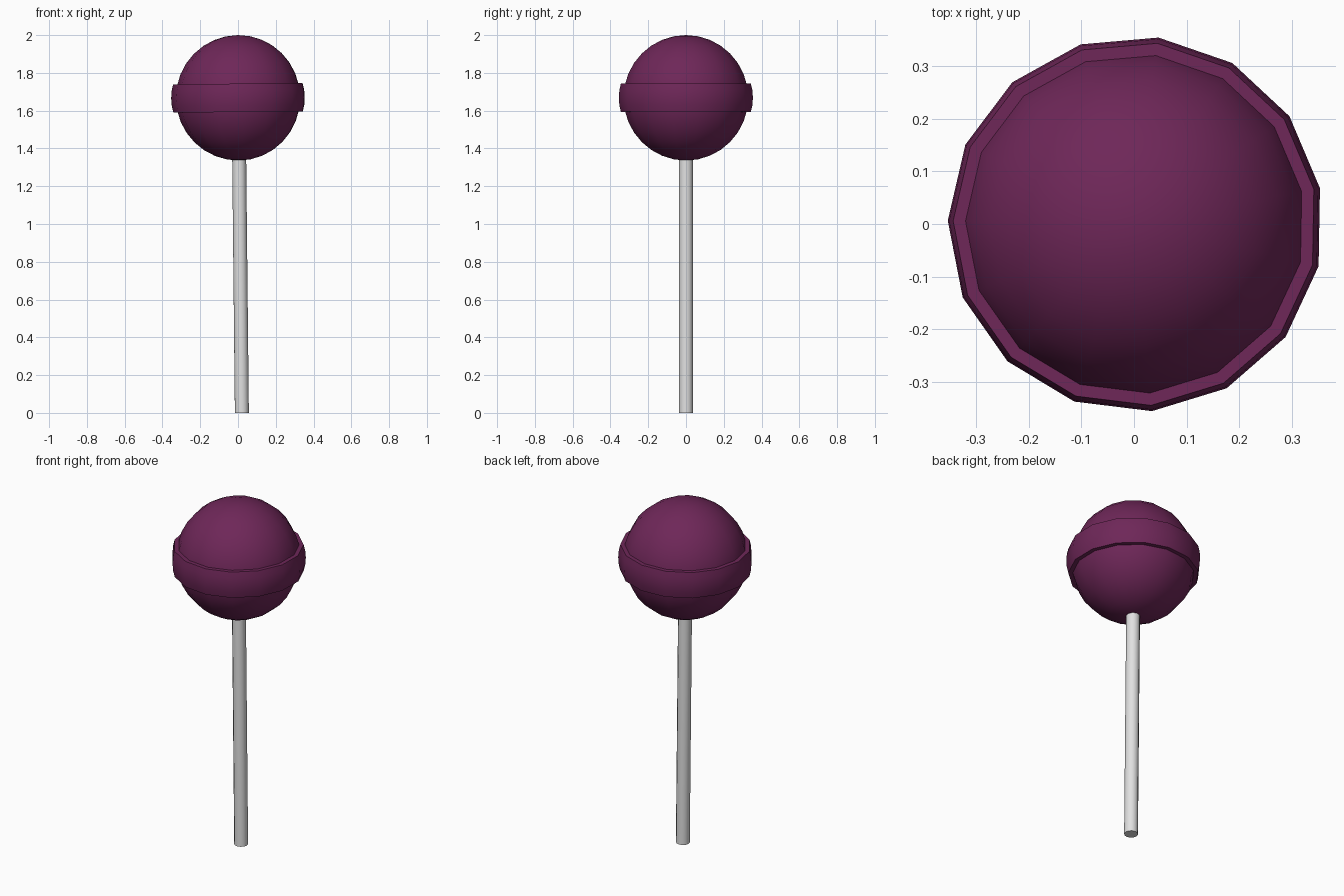
import bpy
import bmesh
import math
from mathutils import Matrix

if "Cube" in bpy.data.objects:
    bpy.data.objects.remove(bpy.data.objects["Cube"])

SIDES = 15
CENTRE_Z = 1.668
LEAN = math.radians(-0.6)        # whole model leans slightly toward -x
TURN = math.radians(-1.0)        # small turn about the stick


def material(name, colour):
    mat = bpy.data.materials.new(name)
    mat.diffuse_color = (*colour, 1)
    mat.use_nodes = True
    mat.node_tree.nodes["Principled BSDF"].inputs["Base Color"].default_value = mat.diffuse_color
    return mat


def revolve(name, profile, sides, mat, closed=False, cap=False, start=0.0):
    """Turn a (radius, height) profile around z; height is relative to candy centre."""
    bm = bmesh.new()
    rings = []
    for r, z in profile:
        if r == 0:
            rings.append([bm.verts.new((0, 0, z))] * sides)
        else:
            rings.append([bm.verts.new((r * math.cos(start + math.tau * i / sides),
                                        r * math.sin(start + math.tau * i / sides), z))
                          for i in range(sides)])
    pairs = list(zip(rings, rings[1:]))
    if closed:
        pairs.append((rings[-1], rings[0]))
    for a, b in pairs:
        for i in range(sides):
            j = (i + 1) % sides
            bm.faces.new(dict.fromkeys((a[i], a[j], b[j], b[i])))
    if cap:
        bm.faces.new(rings[0][::-1])
        bm.faces.new(rings[-1])
    bmesh.ops.recalc_face_normals(bm, faces=bm.faces)
    mesh = bpy.data.meshes.new(name)
    # Lean about the candy centre, then lift into place
    place = (Matrix.Translation((0.003, 0, CENTRE_Z)) @ Matrix.Rotation(LEAN, 4, 'Y')
             @ Matrix.Rotation(TURN, 4, 'Z'))
    bm.transform(place)
    bm.to_mesh(mesh)
    bm.free()
    mesh.materials.append(mat)
    obj = bpy.data.objects.new(name, mesh)
    bpy.context.collection.objects.link(obj)
    bpy.context.view_layer.objects.active = obj
    obj.select_set(True)
    bpy.ops.object.shade_smooth_by_angle(angle=math.radians(40))
    obj.select_set(False)
    return obj


purple = material("grape purple", (0.156, 0.020, 0.098))
white = material("stick white", (0.75, 0.75, 0.75))
first = math.pi                  # one corner points to -x

# Candy ball
RINGS = 16
ball = [(0.332 * math.sin(math.pi * k / RINGS) if 0 < k < RINGS else 0,
         -0.332 * math.cos(math.pi * k / RINGS)) for k in range(RINGS + 1)]
revolve("candy_ball", ball, SIDES, purple, start=first)

# Raised band with a slightly bulging outer wall
band = [(0.312, -0.075), (0.346, -0.075), (0.354, -0.04), (0.357, 0),
        (0.354, 0.04), (0.346, 0.075), (0.312, 0.075)]
revolve("candy_band", band, SIDES, purple, closed=True, start=first)

# Stick, running up into the ball
revolve("stick", [(0.037, -CENTRE_Z), (0.037, -0.28)], 12, white, cap=True)
